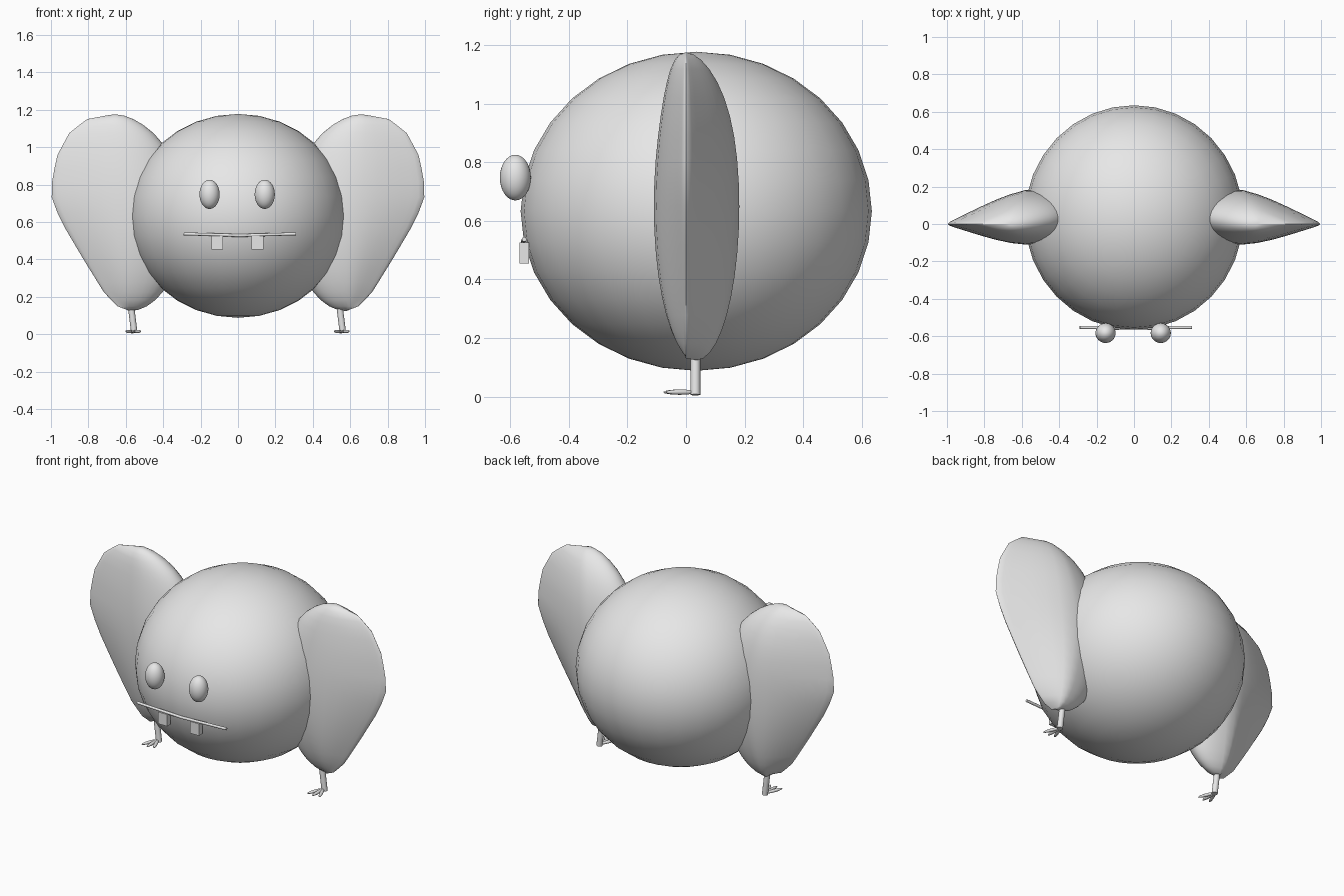
import bpy, math
from mathutils import Vector

if "Cube" in bpy.data.objects:
    bpy.data.objects.remove(bpy.data.objects["Cube"])

grey = bpy.data.materials.new("plain grey")
grey.use_nodes = True
grey.diffuse_color = (0.8, 0.8, 0.8, 1)
grey.node_tree.nodes["Principled BSDF"].inputs["Base Color"].default_value = (0.8, 0.8, 0.8, 1)


def finish(name, smooth=True):
    ob = bpy.context.object
    ob.name = name
    ob.data.materials.append(grey)
    if smooth:
        bpy.ops.object.shade_smooth_by_angle(angle=math.radians(50))
    return ob


def ellipsoid(name, centre, radii, segments=32, rings=16, turn=0):
    bpy.ops.mesh.primitive_uv_sphere_add(segments=segments, ring_count=rings,
                                         location=centre, rotation=(0, 0, turn))
    bpy.context.object.scale = radii
    return finish(name)


def box(name, centre, size):
    bpy.ops.mesh.primitive_cube_add(size=1, location=centre)
    bpy.context.object.scale = size
    return finish(name, False)


def rod(name, start, end, radius):
    start, end = Vector(start), Vector(end)
    axis = end - start
    bpy.ops.mesh.primitive_cylinder_add(vertices=16, radius=radius, depth=axis.length,
                                        location=(start + end) / 2)
    bpy.context.object.rotation_euler = axis.to_track_quat("Z", "Y").to_euler()
    return finish(name)


def lookup(table, z):
    for (z0, v0), (z1, v1) in zip(table, table[1:]):
        if z <= z1:
            return v0 + (v1 - v0) * max(0, z - z0) / (z1 - z0)
    return table[-1][1]


# Outer rim of the wing: height, distance from the middle
RIM = [(0.125, 0.58), (0.15, 0.645), (0.22, 0.714), (0.39, 0.82), (0.6, 0.944),
       (0.72, 0.995), (0.78, 1.0), (0.95, 0.97), (1.08, 0.9), (1.155, 0.8), (1.176, 0.66)]
# Thickest line of the wing
CORE = [(0.125, 0.58), (0.7, 0.58), (1.05, 0.62), (1.176, 0.66)]


def wing(name, side):
    # A sphere drawn out to a thin outer rim
    bpy.ops.mesh.primitive_uv_sphere_add(segments=32, ring_count=20)
    mesh = bpy.context.object.data
    for v in mesh.vertices:
        x, y, up = v.co
        across = max(-1, min(1, x * side / max(1e-6, math.hypot(x, y))))
        z = 0.65 + 0.526 * up
        core = lookup(CORE, z)
        out = max(0, across)
        if across > 0:
            reach = core + (lookup(RIM, z) - core) * across
        else:
            reach = core + 0.3 * x * side
        thin = 1 - 0.72 * out ** 1.3
        drift = 0.036 * (1 - out) * (1 - max(0, up) ** 4)
        v.co = (side * reach, drift + 0.146 * y * thin, z)
    finish(name)


# Body
ellipsoid("body", (0, 0.035, 0.633), (0.584, 0.6, 0.545))

# Face
for label, x in (("right", -0.152), ("left", 0.143)):
    ellipsoid(label + "_eye", (x, -0.583, 0.748), (0.054, 0.053, 0.078))
for label, x in (("right", -0.11), ("left", 0.104)):
    box(label + "_tooth", (x, -0.552, 0.49), (0.062, 0.032, 0.072))
rod("right_mouth_half", (-0.29, -0.553, 0.537), (0.01, -0.556, 0.528), 0.008)
rod("left_mouth_half", (0.01, -0.556, 0.528), (0.31, -0.553, 0.537), 0.008)

# Wings, legs and feet
for label, side, x in (("right", -1, -0.56), ("left", 1, 0.555)):
    wing(label + "_wing", side)
    rod(label + "_leg", (x - 0.016, 0.032, 0.18), (x + 0.006, 0.032, 0.006), 0.017)
    for i, angle in enumerate((-0.38, 0, 0.38)):
        centre = (x + 0.055 * math.sin(angle), 0.035 - 0.058 * math.cos(angle), 0.015)
        ellipsoid(f"{label}_toe_{i + 1}", centre, (0.01, 0.055, 0.009), 16, 8, angle)
